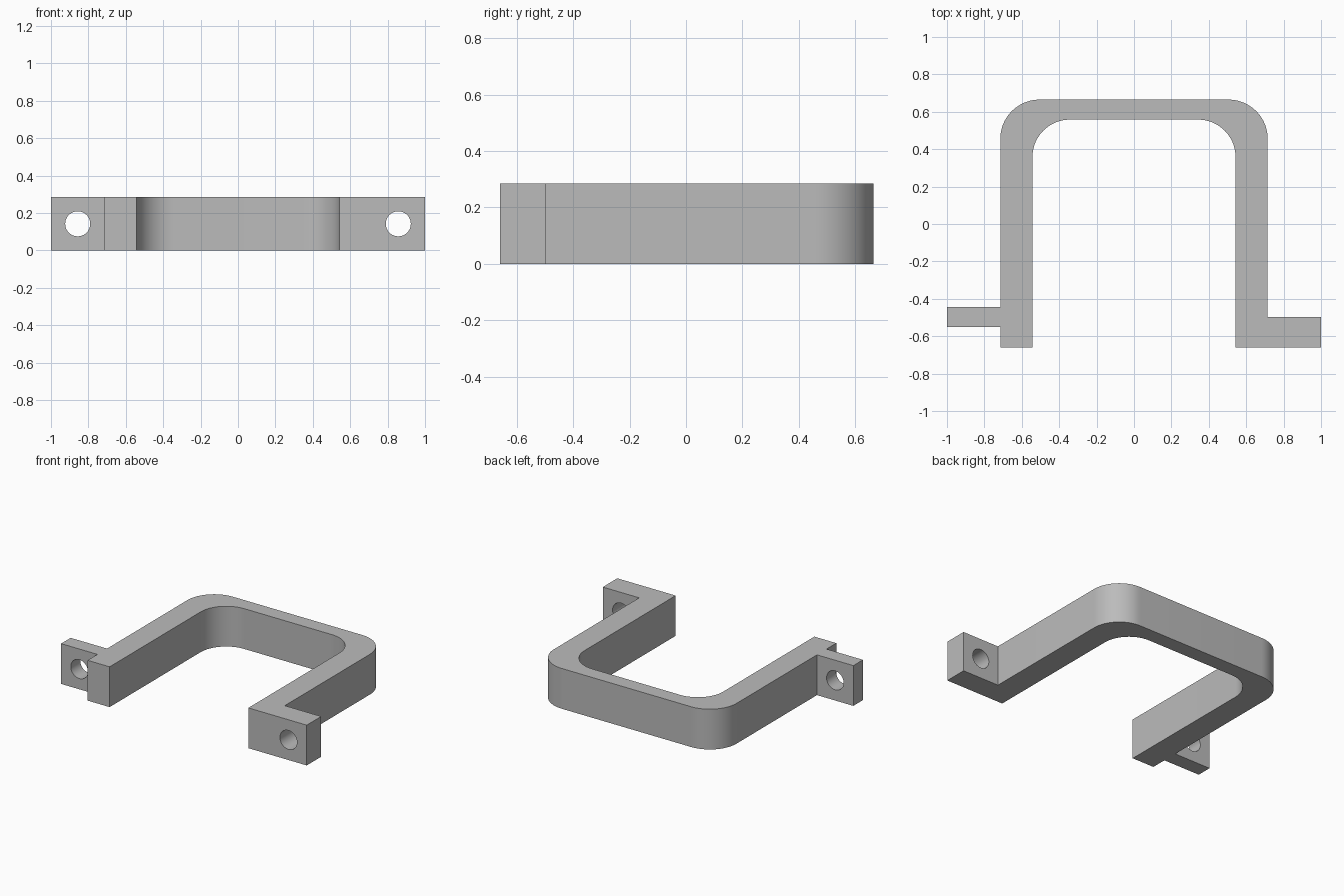
import bpy
import bmesh
from math import cos, sin, pi, radians
from mathutils import Matrix

cube = bpy.data.objects.get("Cube")
if cube:
    bpy.data.objects.remove(cube, do_unlink=True)

HEIGHT = 0.285
BACK, FRONT = 0.665, -0.66
OUTER, INNER = 0.715, 0.543
HOLE_X, HOLE_R = 0.857, 0.067

grey = bpy.data.materials.new("plain grey")
grey.use_nodes = True
colour = (0.5, 0.5, 0.5, 1)
grey.diffuse_color = colour
grey.node_tree.nodes["Principled BSDF"].inputs["Base Color"].default_value = colour


def arc(cx, cy, r, start, end, steps=20):
    """Points along a rounded corner."""
    angles = [start + (end - start) * i / steps for i in range(steps + 1)]
    return [(cx + r * cos(a), cy + r * sin(a)) for a in angles]


def make_object(name, bm):
    mesh = bpy.data.meshes.new(name)
    bmesh.ops.recalc_face_normals(bm, faces=bm.faces)
    bm.to_mesh(mesh)
    bm.free()
    obj = bpy.data.objects.new(name, mesh)
    bpy.context.collection.objects.link(obj)
    mesh.materials.append(grey)
    return obj


# Plan outline: wide tab, rounded outer wall, stepped narrow tab, inner wall
r_out, r_in, back_in = 0.21, 0.2, 0.558
outline = [(INNER, FRONT), (1, FRONT), (1, -0.498), (OUTER, -0.498)]
outline += arc(OUTER - r_out, BACK - r_out, r_out, 0, pi / 2)
outline += arc(r_out - OUTER, BACK - r_out, r_out, pi / 2, pi)
outline += [(-OUTER, -0.443), (-1, -0.443), (-1, -0.55), (-OUTER, -0.55),
            (-OUTER, FRONT), (-INNER, FRONT)]
outline += arc(r_in - INNER, back_in - r_in, r_in, pi, pi / 2)
outline += arc(INNER - r_in, back_in - r_in, r_in, pi / 2, 0)

# Bracket body
bm = bmesh.new()
base = bm.faces.new([bm.verts.new((x, y, 0)) for x, y in outline])
top = bmesh.ops.extrude_face_region(bm, geom=[base])["geom"]
bmesh.ops.translate(bm, vec=(0, 0, HEIGHT),
                    verts=[v for v in top if isinstance(v, bmesh.types.BMVert)])
bracket = make_object("bracket", bm)

# Screw holes through both tabs
bm = bmesh.new()
for side in (-1, 1):
    place = Matrix.Translation((side * HOLE_X, -0.55, HEIGHT / 2)) @ Matrix.Rotation(pi / 2, 4, "X")
    bmesh.ops.create_cone(bm, cap_ends=True, segments=40, radius1=HOLE_R,
                          radius2=HOLE_R, depth=0.6, matrix=place)
cutter = make_object("hole_cutter", bm)
cutter.hide_render = True

cut = bracket.modifiers.new("screw holes", "BOOLEAN")
cut.operation = "DIFFERENCE"
cut.solver = "EXACT"
cut.object = cutter
bpy.ops.object.select_all(action="DESELECT")
bpy.context.view_layer.objects.active = bracket
bracket.select_set(True)
bpy.ops.object.modifier_apply(modifier=cut.name)
bpy.data.objects.remove(cutter, do_unlink=True)
bpy.ops.object.shade_smooth_by_angle(angle=radians(30))
